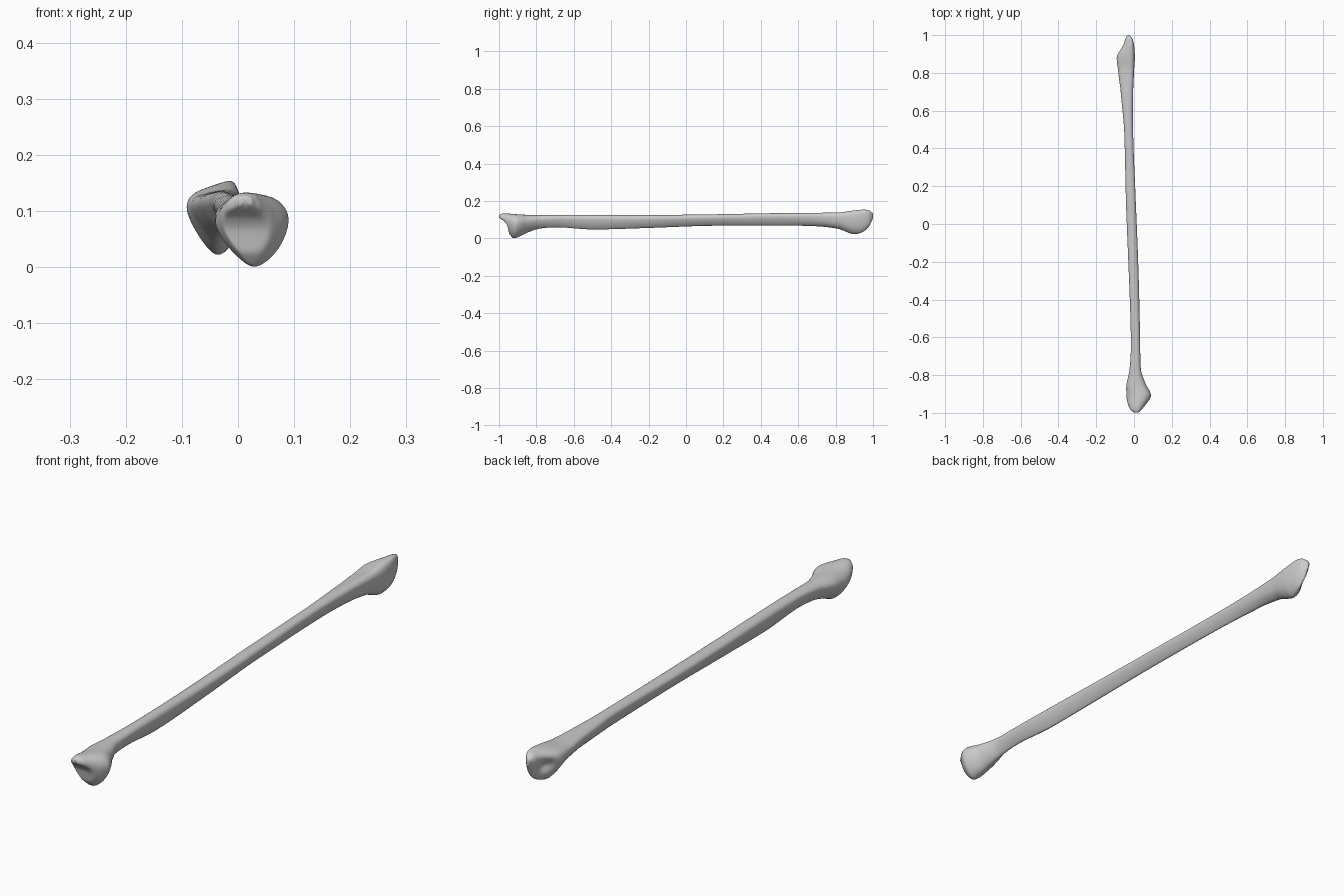
import bpy, bmesh, math
from mathutils import Vector

if "Cube" in bpy.data.objects:
    bpy.data.objects.remove(bpy.data.objects["Cube"])

# Outline limits along the bone: y, x min, x max, z min, z max
STATIONS = [
    (-1.0, 0.0, 0.025, 0.105, 0.126), (-0.985, -0.018, 0.04, 0.065, 0.132),
    (-0.96, -0.031, 0.06, 0.025, 0.133), (-0.925, -0.039, 0.085, 0.001, 0.131),
    (-0.90, -0.041, 0.09, 0.005, 0.129), (-0.85, -0.04, 0.064, 0.03, 0.126),
    (-0.78, -0.025, 0.038, 0.053, 0.125), (-0.68, -0.017, 0.033, 0.059, 0.126),
    (-0.5, -0.019, 0.03, 0.048, 0.126), (-0.2, -0.03, 0.022, 0.056, 0.125),
    (0.1, -0.042, 0.010, 0.067, 0.128), (0.5, -0.052, -0.005, 0.07, 0.135),
    (0.72, -0.072, -0.004, 0.064, 0.137), (0.82, -0.085, 0.001, 0.05, 0.139),
    (0.88, -0.092, 0.005, 0.026, 0.147), (0.91, -0.083, 0.004, 0.022, 0.151),
    (0.95, -0.058, 0.0, 0.036, 0.154), (0.98, -0.047, -0.008, 0.064, 0.15),
    (1.0, -0.036, -0.022, 0.105, 0.135)]

# Cross-sections in a unit box, counter-clockwise from the right
HEAD = [(1, .65), (.85, .92), (.55, 1), (.28, .96), (.06, .8),
        (0, .6), (.1, .38), (.3, .15), (.56, 0), (.86, .25)]
SHAFT = [(1, .68), (.9, .9), (.6, 1), (.3, .96), (.06, .84),
         (0, .65), (.12, .4), (.3, .15), (.5, 0), (.82, .3)]
ANKLE = [(1, .7), (.93, .93), (.75, 1), (.4, .95), (.1, .85),
         (0, .67), (.1, .42), (.35, .12), (.6, 0), (.9, .25)]


def catmull(a, b, c, d, t):
    return tuple(0.5 * (2 * q + (r - p) * t + (2 * p - 5 * q + 4 * r - s) * t * t
                        + (3 * q - p - 3 * r + s) * t ** 3)
                 for p, q, r, s in zip(a, b, c, d))


def mix(a, b, t):
    t = max(0.0, min(1.0, t))
    t = t * t * (3 - 2 * t)
    return [Vector(p).lerp(Vector(q), t) for p, q in zip(a, b)]


def section(y):
    pts = mix(HEAD, SHAFT, (y + 0.88) / 0.2) if y < 0 else mix(SHAFT, ANKLE, (y - 0.5) / 0.35)
    n = len(pts)
    return [catmull(pts[i - 1], pts[i], pts[(i + 1) % n], pts[(i + 2) % n], k / 4)
            for i in range(n) for k in range(4)]


def face_limit(z):
    """Notched joint face: the furthest forward y allowed at height z."""
    steps = [(0, -0.925), (0.025, -0.946), (0.05, -0.951), (0.07, -0.955),
             (0.09, -0.968), (0.11, -1.0)]
    for (z0, y0), (z1, y1) in zip(steps, steps[1:]):
        if z < z1:
            return y0 + (y1 - y0) * max(0, (z - z0) / (z1 - z0))
    return -1.0


def shape(x, y, z):
    if y < -0.9:
        y = max(y, face_limit(z))
    p = Vector((x, y, z))
    # Hollow in the outer side of the far end
    if y > 0.8 and x < -0.025:
        d = ((y - 0.935) / 0.026) ** 2 + ((z - 0.088) / 0.022) ** 2
        p += Vector((0.018, -0.009, 0)) * math.exp(-d)
    return p


# Loft the rings into one closed bone
bm = bmesh.new()
rings = []
S = STATIONS
for i in range(len(S) - 1):
    for k in range(8 + (i == len(S) - 2)):
        t = k / 8
        row = catmull(S[max(i - 1, 0)], S[i], S[i + 1], S[min(i + 2, len(S) - 1)], t)
        x0, x1, z0, z1 = row[1:]
        y = S[i][0] + (S[i + 1][0] - S[i][0]) * t
        rings.append([bm.verts.new(shape(x0 + u * (x1 - x0), y, z0 + v * (z1 - z0)))
                      for u, v in section(y)])
for a, b in zip(rings, rings[1:]):
    for j in range(len(a)):
        k = (j + 1) % len(a)
        bm.faces.new((a[j], a[k], b[k], b[j]))
for ring in (rings[0], rings[-1]):
    mid = bm.verts.new(sum((v.co for v in ring), Vector()) / len(ring))
    for j in range(len(ring)):
        bm.faces.new((ring[j - 1], ring[j], mid))
for _ in range(3):
    bmesh.ops.smooth_vert(bm, verts=[v for v in bm.verts if abs(v.co.y) > 0.8], factor=0.4,
                          use_axis_x=True, use_axis_y=True, use_axis_z=True)
bmesh.ops.recalc_face_normals(bm, faces=bm.faces)
for f in bm.faces:
    f.smooth = True

mesh = bpy.data.meshes.new("long_bone")
bm.to_mesh(mesh)
bm.free()
bone = bpy.data.objects.new("long_bone", mesh)
bpy.context.collection.objects.link(bone)
